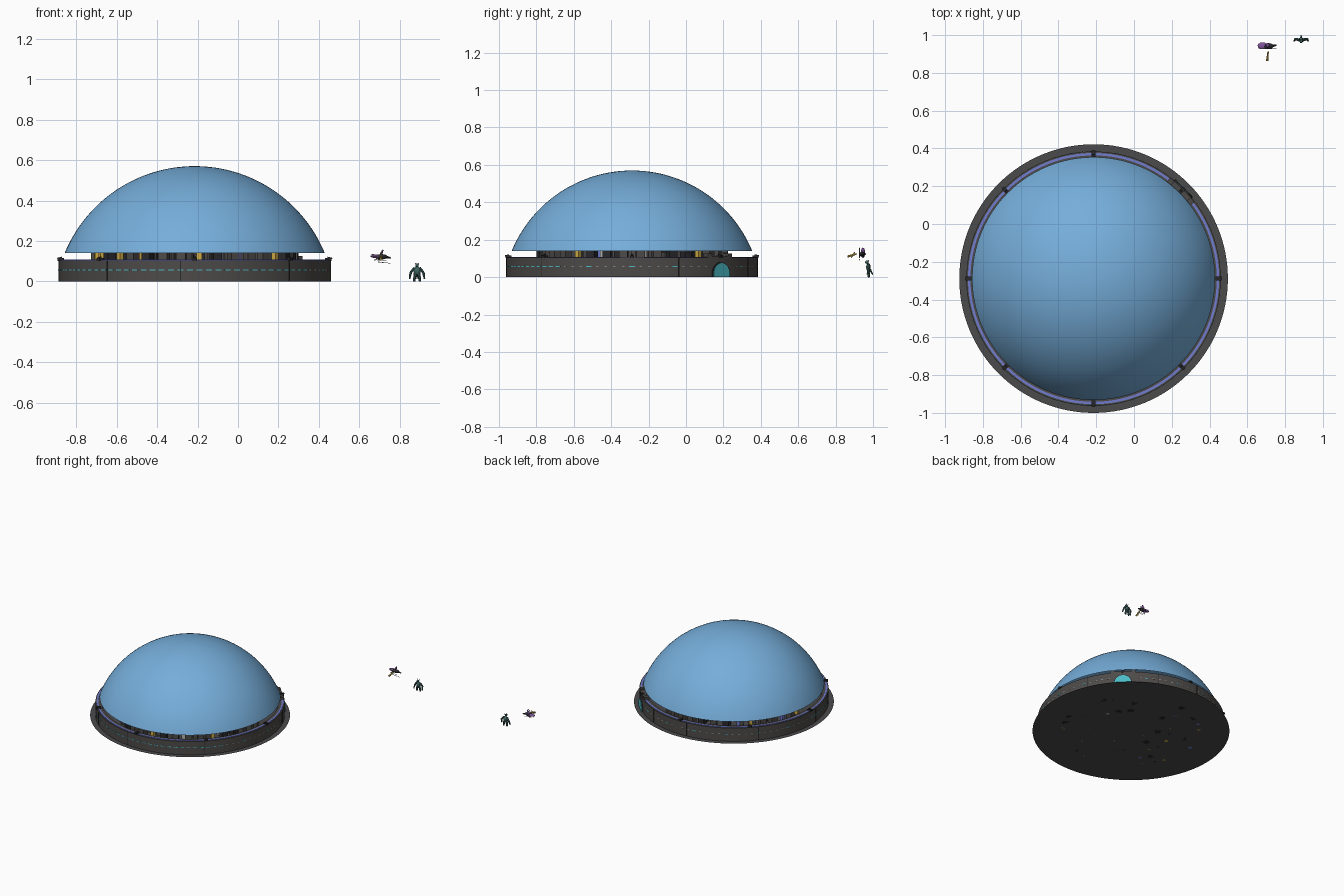
import bpy, bmesh, math, random
from math import sin, cos, pi, radians
from mathutils import Vector, Matrix

random.seed(4)
old = bpy.data.objects.get("Cube")
if old:
    bpy.data.objects.remove(old, do_unlink=True)

CENTRE = Vector((-0.214, -0.289, 0))
WALL_R, WALL_H = 0.673, 0.104


def material(name, rgb):
    m = bpy.data.materials.new(name)
    m.use_nodes = True
    m.diffuse_color = (*rgb, 1)
    m.node_tree.nodes["Principled BSDF"].inputs["Base Color"].default_value = (*rgb, 1)
    return m


DOME = material("dome blue", (0.18, 0.42, 0.70))
WALL = material("wall grey", (0.075, 0.07, 0.066))
GROUND = material("ground grey", (0.07, 0.07, 0.073))
DARK = material("dark metal", (0.022, 0.022, 0.025))
CYAN = material("cyan light", (0.07, 0.5, 0.56))
RING = material("violet blue light", (0.16, 0.20, 0.62))
TEAL = material("dark teal", (0.05, 0.13, 0.12))
PURPLE = material("purple", (0.22, 0.09, 0.33))
YELLOW = material("yellow", (0.65, 0.42, 0.06))
PALE = material("pale grey", (0.45, 0.45, 0.43))


def finish(name, bm, mat, smooth=False, place=None):
    bmesh.ops.recalc_face_normals(bm, faces=bm.faces[:])
    me = bpy.data.meshes.new(name)
    bm.to_mesh(me)
    bm.free()
    me.materials.append(mat)
    ob = bpy.data.objects.new(name, me)
    bpy.context.collection.objects.link(ob)
    ob.matrix_world = place or Matrix.Translation(CENTRE)
    if smooth:
        bpy.ops.object.select_all(action='DESELECT')
        ob.select_set(True)
        bpy.context.view_layer.objects.active = ob
        bpy.ops.object.shade_smooth_by_angle(angle=radians(35))
    return ob


def lathe(name, profile, mat, steps=128, smooth=True):
    """Spin a (radius, height) profile round the city axis."""
    bm = bmesh.new()
    vs = [bm.verts.new((r, 0, z)) for r, z in profile]
    es = [bm.edges.new(p) for p in zip(vs, vs[1:])]
    bmesh.ops.spin(bm, geom=vs + es, axis=(0, 0, 1), cent=(0, 0, 0),
                   angle=2 * pi, steps=steps, use_merge=False)
    bmesh.ops.remove_doubles(bm, verts=bm.verts[:], dist=1e-5)
    return finish(name, bm, mat, smooth)


def add_box(bm, angle, r, z, size, tilt=0):
    """Box at a polar position; size is radial, tangential, height."""
    m = (Matrix.Rotation(radians(angle), 4, 'Z') @ Matrix.Translation((r, 0, z))
         @ Matrix.Rotation(tilt, 4, 'Y') @ Matrix.Diagonal((*size, 1)))
    bmesh.ops.create_cube(bm, size=1, matrix=m)


def boxes(name, items, mat):
    bm = bmesh.new()
    for item in items:
        add_box(bm, *item)
    return finish(name, bm, mat)


# Ground disc, perimeter wall and its glowing ring
bm = bmesh.new()
bmesh.ops.create_circle(bm, cap_ends=True, segments=128, radius=0.711)
finish("ground_disc", bm, GROUND)
lathe("perimeter_wall", [(WALL_R, 0), (WALL_R, WALL_H), (0.63, WALL_H), (0.63, 0)], WALL)
lathe("light_ring", [(0.665, WALL_H), (0.665, 0.108), (0.652, 0.108), (0.652, WALL_H)], RING)

# Open dome as a spherical cap
RIM, LOW, TOP = 0.643, 0.14, 0.57
rise = TOP - LOW
ball = (RIM ** 2 + rise ** 2) / (2 * rise)
sweep = math.asin(RIM / ball)
lathe("dome", [(ball * sin(sweep * i / 32), TOP - ball + ball * cos(sweep * i / 32))
               for i in range(33)], DOME)

# Wall lamps, seams and dashed light strip
boxes("rim_pylons", [(a, 0.661, 0.109, (0.032, 0.022, 0.014)) for a in range(0, 360, 45)], DARK)
boxes("pylon_heads", [(a, 0.668, 0.116, (0.024, 0.012, 0.007), 0.25)
                      for a in range(0, 360, 45)], DARK)
boxes("wall_seams", [(a, WALL_R, WALL_H / 2, (0.004, 0.004, WALL_H))
                     for a in (22, 67, 95, 140, 185, 230, 264, 314)], DARK)
dashes = [(a, WALL_R, 0.056, (0.003, 0.03, 0.005)) for a in range(0, 360, 4) if abs(a - 45) > 8]
boxes("cyan_dashes", [d for d in dashes if d[0] > 180 and d[0] < 325 or d[0] % 20 == 0], CYAN)
boxes("pale_dashes", [(a, r, z, (0.003, 0.014, 0.004)) for a, r, z, s in dashes
                      if not (180 < a < 325 or a % 20 == 0)], PALE)


# Arched gate in the wall with flanking towers
def arch(name, half, height, r0, r1, mat):
    bm = bmesh.new()
    base = height - half
    pts = [(half, 0)] + [(half * cos(pi * i / 20), base + half * sin(pi * i / 20))
                         for i in range(21)] + [(-half, 0)]
    face = bm.faces.new([bm.verts.new((r0, y, z)) for y, z in pts])
    out = bmesh.ops.extrude_face_region(bm, geom=[face])["geom"]
    bmesh.ops.translate(bm, vec=(r1 - r0, 0, 0),
                        verts=[v for v in out if isinstance(v, bmesh.types.BMVert)])
    finish(name, bm, mat, place=Matrix.Translation(CENTRE) @ Matrix.Rotation(pi / 4, 4, 'Z'))


arch("gate_frame", 0.066, 0.081, 0.655, 0.676, DARK)
arch("gate_door", 0.060, 0.075, 0.655, 0.679, CYAN)
boxes("gate_towers", [(45 + s * 6.5, 0.65, 0.0625, (0.04, 0.03, 0.125)) for s in (-1, 1)]
      + [(45, 0.65, 0.108, (0.036, 0.13, 0.012))], WALL)

# City blocks below the dome
groups = {"grey": (WALL, []), "dark": (DARK, []), "pale": (PALE, []),
          "violet": (RING, []), "yellow": (YELLOW, [])}
keys = ["grey"] * 5 + ["dark"] * 3 + ["pale", "violet", "yellow"]
for ring in range(1, 6):
    count = ring * 7
    for i in range(count):
        h = random.uniform(0.13, 0.30 - ring * 0.02)
        key = random.choice(keys)
        w = 0.045 if key in ("grey", "dark") else 0.025
        groups[key][1].append((360 * (i + 0.3 * ring) / count, ring * 0.098, h / 2, (w, w, h)))
for key, (mat, items) in groups.items():
    if items:
        boxes(key + "_buildings", items, mat)


# Helpers for the small figures
def blob(bm, loc, size, turn=(0, 0, 0)):
    rot = Matrix.Rotation(turn[2], 4, 'Z') @ Matrix.Rotation(turn[1], 4, 'Y') \
        @ Matrix.Rotation(turn[0], 4, 'X')
    bmesh.ops.create_uvsphere(bm, u_segments=12, v_segments=8, radius=1,
                              matrix=Matrix.Translation(loc) @ rot @ Matrix.Diagonal((*size, 1)))


def limb(bm, a, b, r0, r1):
    a, b = Vector(a), Vector(b)
    d = b - a
    m = Matrix.Translation((a + b) / 2) @ d.to_track_quat('Z', 'Y').to_matrix().to_4x4()
    bmesh.ops.create_cone(bm, cap_ends=True, segments=8, radius1=r0, radius2=r1,
                          depth=d.length, matrix=m)


# Standing creature outside the wall
spot = Matrix.Translation((0.885, 0.975, 0))
bm = bmesh.new()
blob(bm, (0, 0, 0.053), (0.017, 0.012, 0.022))
blob(bm, (0, -0.008, 0.08), (0.008, 0.010, 0.009))
for s in (-1, 1):
    limb(bm, (s * 0.012, 0, 0.066), (s * 0.031, 0.004, 0.045), 0.008, 0.006)
    limb(bm, (s * 0.031, 0.004, 0.045), (s * 0.037, -0.006, 0.014), 0.007, 0.004)
    limb(bm, (s * 0.008, 0, 0.042), (s * 0.015, 0.002, 0), 0.009, 0.006)
    limb(bm, (s * 0.005, 0, 0.084), (s * 0.010, 0.004, 0.092), 0.003, 0.001)
limb(bm, (0, 0.008, 0.04), (0, 0.025, 0.012), 0.007, 0.002)
finish("standing_creature", bm, TEAL, True, spot)

# Hovering flyer with fins, struts and a forward lance
spot = Matrix.Translation((0.705, 0.942, 0.122))
bm = bmesh.new()
blob(bm, (0.005, 0, 0), (0.030, 0.016, 0.013))
limb(bm, (0.02, 0, 0), (0.05, 0.004, -0.006), 0.009, 0.003)
finish("flyer_body", bm, DARK, True, spot)
bm = bmesh.new()
blob(bm, (-0.025, 0.002, 0.002), (0.026, 0.018, 0.008))
blob(bm, (0, 0.004, 0.008), (0.006, 0.012, 0.030), (0, 0.4, 0))
finish("flyer_fins", bm, PURPLE, True, spot)
bm = bmesh.new()
limb(bm, (0.005, -0.03, 0.002), (0, -0.078, -0.012), 0.004, 0.006)
limb(bm, (0.005, -0.04, 0.012), (0, -0.058, -0.018), 0.003, 0.003)
finish("flyer_lance", bm, YELLOW, True, spot)
bm = bmesh.new()
for x, z in ((-0.045, 0.012), (-0.03, -0.014), (-0.012, -0.026)):
    limb(bm, (x, -0.014, z), (x + 0.06, -0.014, z - 0.006), 0.002, 0.001)
limb(bm, (-0.03, -0.014, -0.02), (0.015, -0.014, 0.034), 0.002, 0.002)
finish("flyer_struts", bm, PALE, True, spot)
